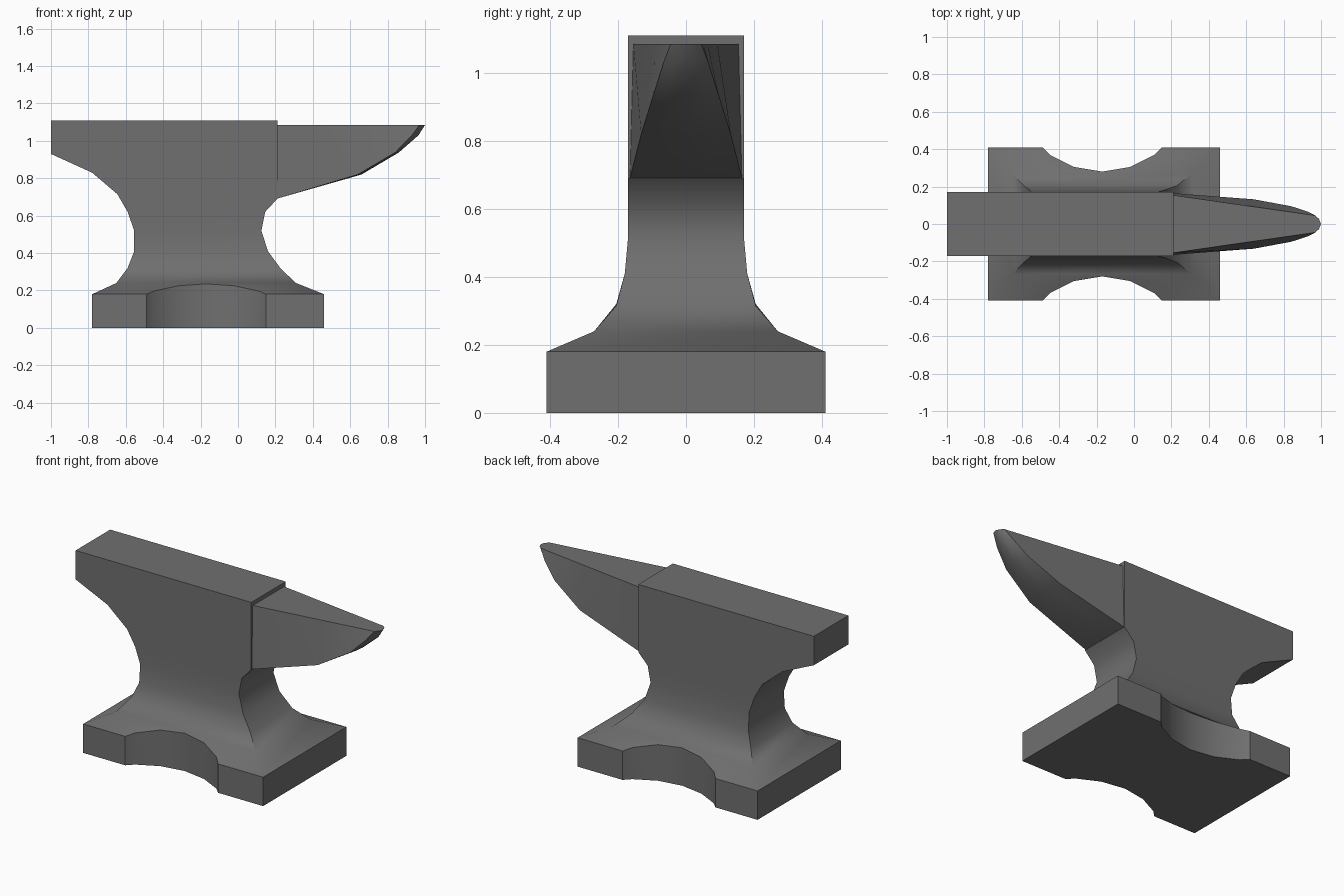
import bpy, bmesh, math

if "Cube" in bpy.data.objects:
    bpy.data.objects.remove(bpy.data.objects["Cube"])

iron = bpy.data.materials.new("dark iron")
iron.diffuse_color = (0.16, 0.16, 0.16, 1)
iron.use_nodes = True
iron.node_tree.nodes["Principled BSDF"].inputs["Base Color"].default_value = iron.diffuse_color


def make(name, verts, faces):
    bm = bmesh.new()
    vs = [bm.verts.new(v) for v in verts]
    for f in faces:
        bm.faces.new([vs[i] for i in f])
    bmesh.ops.remove_doubles(bm, verts=bm.verts[:], dist=1e-5)
    bmesh.ops.recalc_face_normals(bm, faces=bm.faces[:])
    me = bpy.data.meshes.new(name)
    bm.to_mesh(me)
    bm.free()
    me.materials.append(iron)
    ob = bpy.data.objects.new(name, me)
    bpy.context.collection.objects.link(ob)
    return ob


def activate(ob):
    bpy.ops.object.select_all(action='DESELECT')
    ob.select_set(True)
    bpy.context.view_layer.objects.active = ob


# Body: rectangles lofted upward (left x, left z, right x, right z, half depth)
levels = [
    (-0.78, 0.00, 0.46, 0.00, 0.41), (-0.78, 0.18, 0.46, 0.18, 0.41),
    (-0.65, 0.24, 0.31, 0.24, 0.27), (-0.59, 0.32, 0.23, 0.315, 0.205),
    (-0.555, 0.41, 0.16, 0.41, 0.18), (-0.555, 0.52, 0.125, 0.52, 0.17),
    (-0.59, 0.62, 0.145, 0.62, 0.17), (-0.645, 0.715, 0.21, 0.69, 0.17),
    (-0.78, 0.83, 0.21, 0.83, 0.17), (-1.0, 0.93, 0.21, 0.93, 0.17),
    (-1.0, 1.11, 0.21, 1.11, 0.17)]
verts, faces = [], []
for xl, zl, xr, zr, h in levels:
    verts += [(xl, -h, zl), (xr, -h, zr), (xr, h, zr), (xl, h, zl)]
n = len(levels)
for i in range(n - 1):
    for j in range(4):
        k = (j + 1) % 4
        faces.append((4*i + j, 4*i + k, 4*i + 4 + k, 4*i + 4 + j))
faces += [(3, 2, 1, 0), tuple(range(4*n - 4, 4*n))]
body = make("anvil_body", verts, faces)

# Curved notches cut in both long sides of the foot
arc = [(-0.34, 0.43), (-0.32, 0.41), (-0.28, 0.37), (-0.15, 0.305), (0, 0.28),
       (0.15, 0.305), (0.28, 0.37), (0.32, 0.41), (0.34, 0.43), (0.34, 0.7), (-0.34, 0.7)]
m = len(arc)
verts, faces = [], []
for s in (-1, 1):
    b = len(verts)
    verts += [(x - 0.17, s * y, z) for z in (-0.1, 0.5) for x, y in arc]
    faces += [tuple(range(b, b + m)), tuple(range(b + m, b + 2*m))]
    faces += [(b + i, b + (i + 1) % m, b + m + (i + 1) % m, b + m + i) for i in range(m)]
cutter = make("notch_cutter", verts, faces)
cutter.hide_render = True
mod = body.modifiers.new("notches", 'BOOLEAN')
mod.operation = 'DIFFERENCE'
mod.solver = 'EXACT'
mod.object = cutter
activate(body)
bpy.ops.object.modifier_apply(modifier=mod.name)
bpy.data.objects.remove(cutter)

# Horn: flat top, slanted sides, rounded underside (side x, centre x, z, half width)
stations = [(0.205, 0.205, 0.69, 0.165), (0.64, 0.66, 0.82, 0.132),
            (0.84, 0.86, 0.938, 0.095), (0.93, 0.965, 1.03, 0.066),
            (0.97, 1.0, 1.085, 0.045)]
ts = (-1, -0.6, 0, 0.6, 1)
verts, faces = [], []
for xs, xm, z, h in stations:
    top = 0.155 - 0.11 * (xs - 0.205) / 0.765
    verts.append((xs, -top, 1.085))
    verts += [(xs + (xm - xs) * (1 - t*t), h * t, z) for t in ts]
    verts.append((xs, top, 1.085))
last = 7 * (len(stations) - 1)
for i in range(len(stations) - 1):
    a, b = 7*i, 7*i + 7
    for j in range(6):
        if b == last and j == 0:
            faces.append((a, a + 1, b + 1))
        elif b == last and j == 5:
            faces.append((a + 5, a + 6, b + 5))
        else:
            faces.append((a + j, a + j + 1, b + j + 1, b + j))
faces.append(tuple(range(7)))
faces.append(tuple(range(0, last, 7)) + tuple(range(last + 1, last + 6))
             + tuple(range(last - 1, 0, -7)))
horn = make("horn", verts, faces)

# Smooth curves, crisp corners
for ob in (body, horn):
    activate(ob)
    bpy.ops.object.shade_smooth_by_angle(angle=math.radians(38))
